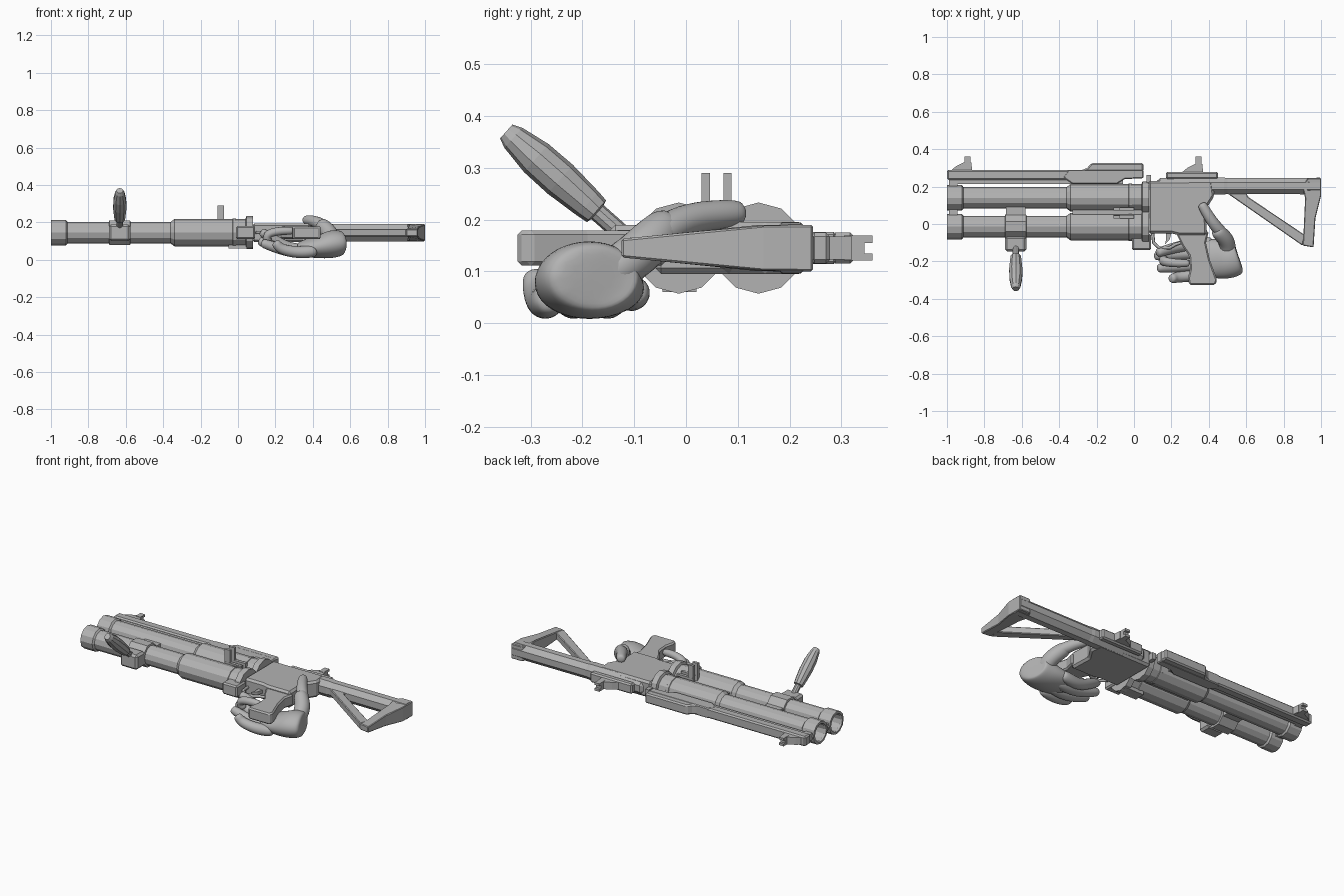
import bpy, bmesh, math
from mathutils import Vector

CZ = 0.145                      # mid plane: the weapon lies on its side
grey = bpy.data.materials.new("plain_grey")
grey.diffuse_color = (0.45, 0.45, 0.45, 1)


def finish(name, bm, bevel=0, smooth=False, subsurf=0):
    bmesh.ops.recalc_face_normals(bm, faces=bm.faces)
    me = bpy.data.meshes.new(name)
    bm.to_mesh(me)
    bm.free()
    ob = bpy.data.objects.new(name, me)
    bpy.context.collection.objects.link(ob)
    me.materials.append(grey)
    if bevel:
        m = ob.modifiers.new("bevel", 'BEVEL')
        m.width, m.segments, m.limit_method = bevel, 1, 'ANGLE'
    if subsurf:
        m = ob.modifiers.new("subsurf", 'SUBSURF')
        m.levels = m.render_levels = subsurf
    if smooth:
        for p in me.polygons:
            p.use_smooth = True
    return ob


def prism(name, pts, half, cz=CZ, bevel=0, half_at=None):
    """Side outline in x,y made thick in z; half_at(y) tapers the thickness."""
    bm = bmesh.new()
    rows = []
    for s in (-1, 1):
        rows.append([bm.verts.new((x, y, cz + s * (half_at(y) if half_at else half)))
                     for x, y in pts])
    bm.faces.new(rows[0])
    bm.faces.new(rows[1])
    n = len(pts)
    for i in range(n):
        j = (i + 1) % n
        bm.faces.new((rows[0][i], rows[0][j], rows[1][j], rows[1][i]))
    return finish(name, bm, bevel)


def box(name, x0, x1, y0, y1, z0, z1, bevel=0):
    return prism(name, [(x0, y0), (x1, y0), (x1, y1), (x0, y1)],
                 (z1 - z0) / 2, (z0 + z1) / 2, bevel)


def tube(name, path, sides=12, side_dir=(0, 0, 1), spin=0, **kw):
    """Rings along a path; each entry is (point, radius_a, radius_b)."""
    bm = bmesh.new()
    rings = []
    for i, (p, a, b) in enumerate(path):
        d = Vector(path[-1][0]) - Vector(path[0][0])
        if kw.get("smooth"):
            d = Vector(path[min(i + 1, len(path) - 1)][0]) - Vector(path[max(i - 1, 0)][0])
        u = d.cross(Vector(side_dir)).normalized()
        v = u.cross(d).normalized()
        ring = []
        for k in range(sides):
            t = math.tau * k / sides + spin
            ring.append(bm.verts.new(Vector(p) + u * a * math.cos(t) + v * b * math.sin(t)))
        rings.append(ring)
    for r, q in zip(rings, rings[1:]):
        for k in range(sides):
            j = (k + 1) % sides
            bm.faces.new((r[k], r[j], q[j], q[k]))
    bm.faces.new(rings[0])
    bm.faces.new(rings[-1])
    return finish(name, bm, **kw)


def lathe(name, profile, cy, sides=12, cz=CZ, spin=0):
    return tube(name, [((x, cy, cz), r, r) for x, r in profile], sides, spin=spin)


# twin barrels: bore, muzzle ring, barrel, chamber sleeve, rear flange
for label, cy in (("upper", 0.14), ("lower", -0.014)):
    lathe(label + "_barrel", [(-0.6, 0.046), (-0.99, 0.05), (-1.0, 0.054), (-0.999, 0.068),
                              (-0.92, 0.068), (-0.912, 0.058), (-0.36, 0.058),
                              (-0.34, 0.073), (0.04, 0.073), (0.045, 0.088),
                              (0.08, 0.088)], cy)
    lathe(label + "_sleeve_ring", [(-0.03, 0.073), (-0.028, 0.076),
                                   (-0.012, 0.076), (-0.01, 0.073)], cy)
for y0 in (0.045, 0.2):
    box("muzzle_link", -0.99, -0.945, y0, y0 + 0.04, CZ - 0.02, CZ + 0.02)
box("barrel_web", -0.33, 0.08, 0.03, 0.1, CZ - 0.03, CZ + 0.03)
box("belly_lug", -0.01, 0.09, -0.14, -0.05, CZ - 0.035, CZ + 0.035, 0.008)
box("side_plate", -0.05, 0.075, -0.045, 0.02, 0.06, 0.09)

# twin latches standing on the side of the chambers
for y in (0.038, 0.08):
    box("latch_base", -0.11, 0.0, y - 0.009, y + 0.009, 0.17, 0.215)
    box("latch_lever", -0.11, -0.075, y - 0.008, y + 0.008, 0.2, 0.29)

# top rail, rail block and sights
box("rail_lower", -0.99, -0.06, 0.213, 0.24, CZ - 0.02, CZ + 0.02)
box("rail_upper", -1.0, -0.28, 0.236, 0.29, CZ - 0.03, CZ + 0.03, 0.008)
prism("rail_block", [(-0.38, 0.25), (-0.33, 0.215), (-0.09, 0.215), (-0.05, 0.24),
                     (0.05, 0.245), (0.05, 0.29), (-0.35, 0.29)], 0.031, bevel=0.005)
prism("rail_cover", [(-0.3, 0.28), (0.05, 0.28), (0.05, 0.325), (-0.23, 0.325),
                     (-0.25, 0.3)], 0.03, bevel=0.008)
box("rail_catch", 0.066, 0.09, 0.21, 0.262, CZ - 0.02, CZ + 0.02)
box("rear_sight_base", 0.17, 0.45, 0.24, 0.278, CZ - 0.03, CZ + 0.03, 0.008)
for label, x, y in (("front", -0.89, 0.285), ("rear", 0.345, 0.275)):
    prism(label + "_sight_ramp", [(x - 0.09, y), (x + 0.025, y), (x + 0.02, y + 0.045),
                                  (x - 0.02, y + 0.045), (x - 0.06, y + 0.025)], 0.022)
    box(label + "_sight_post", x - 0.016, x + 0.016, y + 0.03, 0.345, CZ - 0.024, CZ + 0.024)
    for s in (-1, 1):
        box(label + "_sight_ear", x - 0.016, x + 0.016, 0.34, 0.36,
            CZ + s * 0.017 - 0.007, CZ + s * 0.017 + 0.007)

# receiver and pistol grip
prism("receiver", [(0.075, 0.23), (0.42, 0.23), (0.43, 0.15), (0.385, 0.08), (0.39, -0.06),
                   (0.24, -0.06), (0.2, -0.05), (0.075, -0.05)], 0.05, bevel=0.012)
prism("pistol_grip", [(0.22, -0.04), (0.26, -0.12), (0.295, -0.17), (0.3, -0.24),
                      (0.288, -0.29), (0.295, -0.325), (0.435, -0.325), (0.445, -0.3),
                      (0.405, -0.19), (0.385, -0.1), (0.4, -0.04)], 0.034, bevel=0.008)

# trigger guard as a looped strip, and the trigger
cu = bpy.data.curves.new("trigger_guard", 'CURVE')
cu.dimensions = '3D'
cu.bevel_depth, cu.bevel_resolution = 0.009, 1
sp = cu.splines.new('POLY')
loop = [(0.1, -0.05), (0.105, -0.1), (0.135, -0.128), (0.19, -0.128), (0.22, -0.11), (0.25, -0.1)]
sp.points.add(len(loop) - 1)
for pt, (x, y) in zip(sp.points, loop):
    pt.co = (x, y, CZ, 1)
guard = bpy.data.objects.new("trigger_guard", cu)
bpy.context.collection.objects.link(guard)
cu.materials.append(grey)
prism("trigger", [(0.17, -0.05), (0.2, -0.05), (0.19, -0.085), (0.165, -0.11),
                  (0.172, -0.08)], 0.01)

# stock: octagonal bar, butt and slanted brace
tube("stock_bar", [((0.115, 0.2, CZ), 0.025, 0.03), ((0.14, 0.203, CZ), 0.046, 0.05),
                   ((0.48, 0.203, CZ), 0.049, 0.053), ((0.5, 0.203, CZ), 0.046, 0.05),
                   ((0.995, 0.203, CZ), 0.048, 0.05)], 8, spin=math.pi / 8)


def stock_taper(y):
    return 0.018 + 0.027 * max(0, min(1, (y + 0.125) / 0.28))


prism("butt_plate", [(0.9, 0.2), (0.915, 0.14), (0.905, -0.08), (0.9, -0.115),
                     (0.96, -0.125), (0.97, 0.03), (1.0, 0.15), (1.0, 0.245), (0.93, 0.245)],
      0, half_at=stock_taper, bevel=0.004)
prism("stock_brace", [(0.49, 0.17), (0.9, -0.115), (0.915, -0.06), (0.61, 0.145), (0.6, 0.17)],
      0.02, bevel=0.004)

# front side handle and its clamp
lathe("handle_clamp", [(-0.69, 0.062), (-0.688, 0.071), (-0.577, 0.071), (-0.575, 0.062)],
      -0.014, 8, spin=math.pi / 8)
box("clamp_bridge", -0.685, -0.58, 0.03, 0.09, CZ - 0.03, CZ + 0.03)
box("clamp_lug", -0.69, -0.575, -0.148, -0.065, CZ - 0.045, CZ + 0.045, 0.012)
a, b = Vector((-0.632, -0.115, 0.165)), Vector((-0.632, -0.347, 0.37))
tube("side_handle", [(a.lerp(b, t), r, r) for t, r in
                     ((0, 0.018), (0.24, 0.018), (0.25, 0.028), (0.32, 0.031), (0.55, 0.037),
                      (0.75, 0.036), (0.94, 0.026), (1, 0.018))], 10, side_dir=(1, 0, 0))

# gripping hand: palm with cut wrist, thumb and four fingers
tube("palm", [((0.562, -0.18, 0.09), 0.08, 0.058), ((0.555, -0.183, 0.09), 0.1, 0.072),
              ((0.5, -0.19, 0.085), 0.112, 0.082), ((0.44, -0.185, 0.068), 0.112, 0.066),
              ((0.36, -0.18, 0.062), 0.105, 0.052), ((0.31, -0.18, 0.06), 0.08, 0.03)],
     10, smooth=True, subsurf=2)


def digit(name, pts, r):
    path = []
    for i, p in enumerate(pts):
        k = r * (1 - 0.08 * i)
        path.append((p, k, k))
    end = Vector(pts[-1])
    step = (end - Vector(pts[-2])).normalized()
    path.append((end + step * r * 0.6, r * 0.6, r * 0.6))
    path.insert(0, (Vector(pts[0]) - (Vector(pts[1]) - Vector(pts[0])).normalized() * r * 0.6,
                    r * 0.6, r * 0.6))
    tube(name, path, 8, side_dir=(0, 0.9, 0.3), smooth=True, subsurf=2)


digit("thumb_base", [(0.5, -0.14, 0.1), (0.5, -0.09, 0.135), (0.455, -0.045, 0.18)], 0.055)
digit("thumb", [(0.48, -0.06, 0.165), (0.43, -0.005, 0.2), (0.395, 0.05, 0.209),
                (0.37, 0.092, 0.212)], 0.038)
digit("index_finger", [(0.4, -0.1, 0.06), (0.3, -0.11, 0.05), (0.22, -0.125, 0.09),
                       (0.14, -0.15, 0.14)], 0.038)
for name, y, tip, z in (("middle_finger", -0.155, 0.11, 0.095), ("ring_finger", -0.22, 0.125, 0.085),
                        ("little_finger", -0.275, 0.19, 0.08)):
    digit(name, [(0.4, y + 0.01, 0.045), (0.32, y, 0.037), (0.23, y - 0.01, 0.055),
                 (tip + 0.02, y - 0.015, z)], 0.038)
digit("curled_fingertips", [(0.16, -0.19, 0.1), (0.15, -0.2, 0.14), (0.22, -0.21, 0.155),
                            (0.28, -0.21, 0.155)], 0.03)
